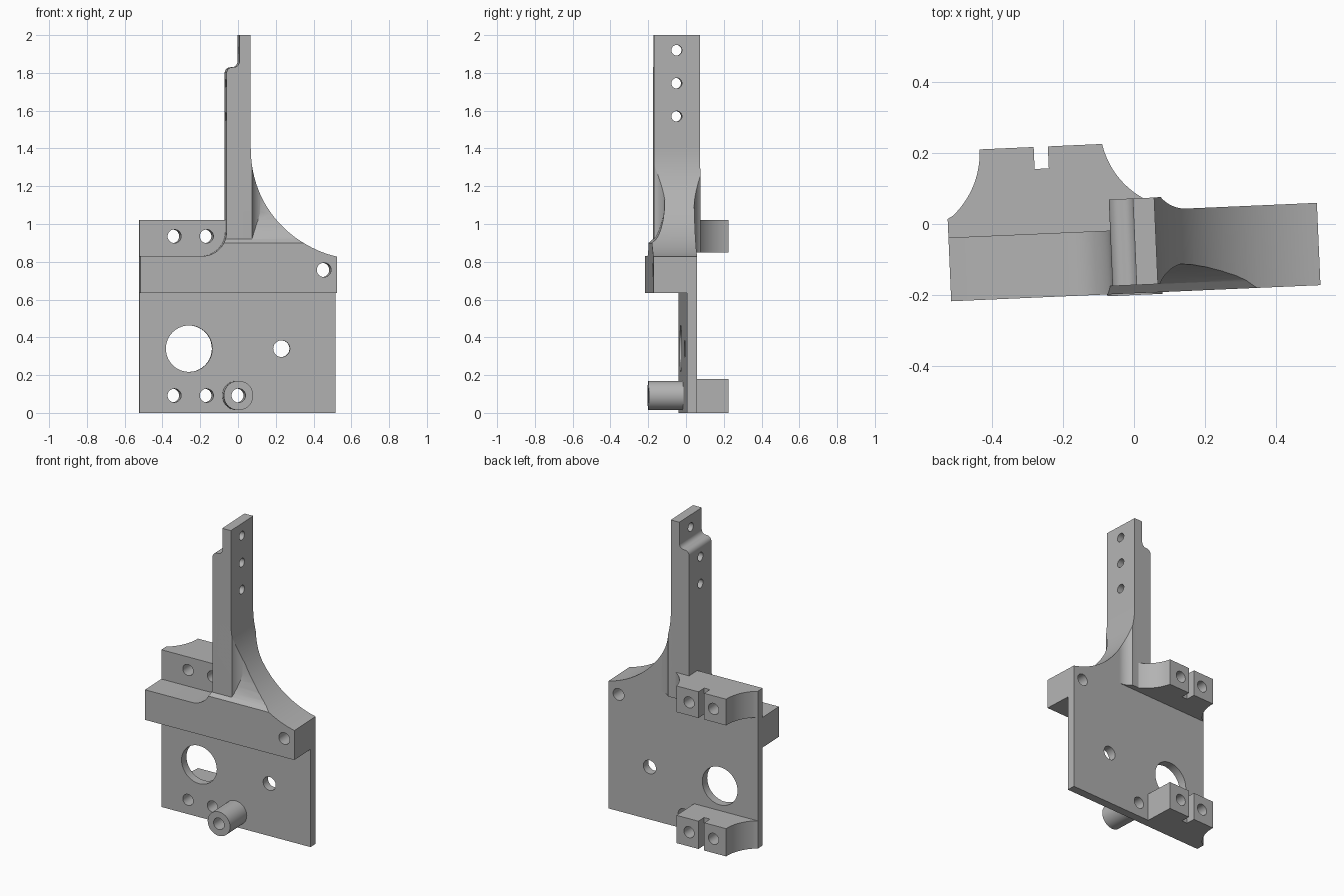
import bpy, bmesh, math

if "Cube" in bpy.data.objects:
    bpy.data.objects.remove(bpy.data.objects["Cube"])

mat = bpy.data.materials.new("plain grey")
mat.diffuse_color = (0.45, 0.45, 0.45, 1)
mat.use_nodes = True
mat.node_tree.nodes["Principled BSDF"].inputs["Base Color"].default_value = mat.diffuse_color
parts = []


def arc(cx, cz, r, a0, a1, n=20):
    return [(cx + r * math.cos(math.radians(a0 + (a1 - a0) * i / n)),
             cz + r * math.sin(math.radians(a0 + (a1 - a0) * i / n))) for i in range(n + 1)]


def prism(name, pts, axis, a, b, keep=True):
    """Extrude a closed outline along one axis from a to b."""
    place = {"x": lambda p, t: (t, p[0], p[1]),
             "y": lambda p, t: (p[0], t, p[1]),
             "z": lambda p, t: (p[0], p[1], t)}[axis]
    bm = bmesh.new()
    lo = [bm.verts.new(place(p, a)) for p in pts]
    hi = [bm.verts.new(place(p, b)) for p in pts]
    bm.faces.new(lo)
    bm.faces.new(hi[::-1])
    for i in range(len(pts)):
        j = (i + 1) % len(pts)
        bm.faces.new((lo[i], hi[i], hi[j], lo[j]))
    bmesh.ops.recalc_face_normals(bm, faces=bm.faces)
    me = bpy.data.meshes.new(name)
    bm.to_mesh(me)
    bm.free()
    ob = bpy.data.objects.new(name, me)
    bpy.context.collection.objects.link(ob)
    me.materials.append(mat)
    if keep:
        parts.append(ob)
    return ob


def rect(x0, y0, x1, y1):
    return [(x0, y0), (x1, y0), (x1, y1), (x0, y1)]


def circle(x, z, r):
    return arc(x, z, r, 0, 360, 40)[:-1]


def combine(ob, tool, op="DIFFERENCE"):
    m = ob.modifiers.new("cut", "BOOLEAN")
    m.operation, m.object, m.solver = op, tool, "EXACT"
    bpy.context.view_layer.objects.active = ob
    bpy.ops.object.modifier_apply(modifier=m.name)
    bpy.data.objects.remove(tool)


def drill(ob, axis, holes):
    for x, z, r in holes:
        combine(ob, prism("drill", circle(x, z, r), axis, -0.6, 0.6, False))


FRONT, PLATE, BACK, REAR = -0.195, -0.017, 0.037, 0.229
LEFT, RIGHT = -0.524, 0.517
COL_L, COL_R = -0.068, 0.06
upper_holes = [(-0.338, 0.935, 0.036), (-0.167, 0.935, 0.036)]
lower_holes = [(-0.338, 0.092, 0.036), (-0.167, 0.092, 0.036)]
tube_hole = [(-0.006, 0.092, 0.037)]

# Main plate
plate = prism("mounting_plate", rect(LEFT, 0, RIGHT, 0.635), "y", PLATE, BACK)
drill(plate, "y", lower_holes + tube_hole + [(-0.26, 0.34, 0.123), (0.23, 0.34, 0.044)])

# Crossbar with the curved gusset rising to the column
R = 0.588
end = math.degrees(math.atan2(0.825 - 1.4, RIGHT - COL_R - R))
sweep = arc(COL_R + R, 1.4, R, end, -180, 32)
outline = [(LEFT, 0.635), (RIGHT, 0.635)] + sweep + [(COL_L, 1.4)]
outline += arc(COL_L - 0.13, 0.96, 0.13, 0, -90, 14) + [(LEFT, 0.83)]
body = prism("crossbar_and_gusset", outline, "y", FRONT, BACK)

# Scooped front of the gusset
scoop = prism("scoop", [(-0.4, 0.9), (FRONT, 0.9), (-0.172, 0.92), (-0.158, 0.94), (-0.143, 0.975),
                        (-0.13, 1.02), (-0.122, 1.07), (-0.118, 1.13), (-0.118, 1.6), (-0.4, 1.6)],
              "x", -0.3, 0.8, False)
a0 = math.degrees(math.acos(-(0.033 ** 2 + 0) ** 0.5 / 0.09)) + 0
lead = arc(0.15, -0.205, 0.09, 158, 90, 14)
region = prism("region", [(-0.3, -0.4), (-0.3, -0.172), (COL_R, -0.172)] + lead
               + [(0.8, -0.115), (0.8, -0.4)], "z", 0.8, 1.7, False)
combine(scoop, region, "INTERSECT")
combine(body, scoop)
drill(body, "y", [(0.447, 0.757, 0.038)])

# Fillet between the column and the back of the gusset
fillet = prism("rear_fillet", [(0.03, 0.03), (0.03, 0.072), (COL_R, 0.072)]
               + arc(0.15, BACK + 0.09, 0.09, 217, 270, 14) + [(0.15, 0.03)], "z", 0.85, 1.4)
combine(fillet, prism("limit", [(0, 0.6), (RIGHT, 0.6)] + sweep + [(0, 1.4)],
                      "y", -0.1, 0.2, False), "INTERSECT")

# Column with a rounded step near the top
col = [(COL_L, 0.85), (COL_R, 0.85), (COL_R, 2.0), (0, 2.0)]
col += arc(-0.03, 1.86, 0.03, 0, -90, 8) + arc(-0.036, 1.798, 0.032, 90, 180, 8)
column = prism("column", col, "y", -0.172, 0.072)
drill(column, "x", [(-0.052, z, 0.028) for z in (1.92, 1.745, 1.57)])

# Strip joining the plate to the upper clamp
strip = prism("upper_strip", rect(LEFT, 0.83, 0, 1.02), "y", PLATE, BACK)
drill(strip, "y", upper_holes)

# Rear clamp blocks with a slot; the upper one sweeps into the gusset
left_side = arc(-0.4255 - 0.244, REAR, 0.244, -52, 0, 16)
left_side[0] = (LEFT, BACK)
slot = [(-0.273, REAR), (-0.273, 0.167), (-0.233, 0.167), (-0.233, REAR)]
swept = arc(0.152, BACK + 0.236, 0.236, 190.7, 270, 20)
for name, right, z0, z1, holes in (
        ("upper_clamp", swept, 0.85, 1.02, upper_holes),
        ("lower_clamp", [(-0.08, REAR), (-0.08, BACK)], 0, 0.18, lower_holes)):
    block = prism(name, left_side + slot + right, "z", z0, z1)
    drill(block, "y", holes)

# Standoff tube
tube = prism("standoff_tube", circle(-0.006, 0.092, 0.078), "y", -0.2, PLATE)
drill(tube, "y", tube_hole)

# Slight turn of the whole bracket, with smooth curved faces
for ob in parts:
    ob.rotation_euler[2] = math.radians(2.5)
    bpy.ops.object.select_all(action="DESELECT")
    ob.select_set(True)
    bpy.context.view_layer.objects.active = ob
    bpy.ops.object.shade_smooth_by_angle(angle=math.radians(25))
